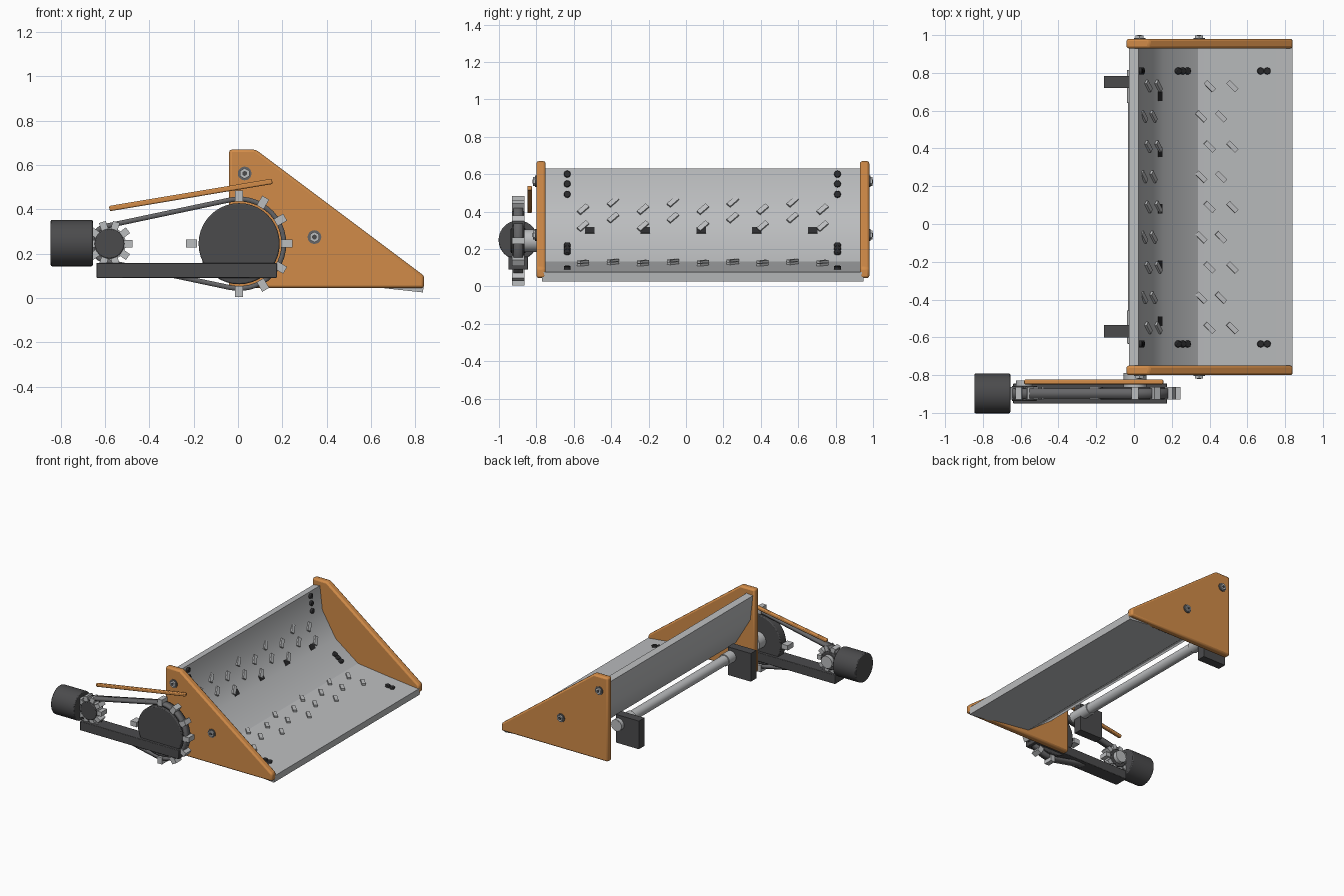
import bpy, bmesh
from math import radians, cos, sin, asin, pi
from mathutils import Matrix, Vector

cube = bpy.data.objects.get("Cube")
if cube:
    bpy.data.objects.remove(cube, do_unlink=True)


def material(name, r, g, b):
    m = bpy.data.materials.new(name)
    m.use_nodes = True
    m.diffuse_color = (r, g, b, 1)
    m.node_tree.nodes["Principled BSDF"].inputs["Base Color"].default_value = (r, g, b, 1)
    return m


ORANGE = material("orange paint", 0.64, 0.26, 0.065)
STEEL = material("light steel", 0.5, 0.51, 0.52)
GREY = material("mid grey", 0.13, 0.13, 0.135)
DARK = material("dark grey", 0.07, 0.07, 0.073)
BLACK = material("black bolt", 0.025, 0.025, 0.027)
parts = []


def finish(name, bm, mat, bevel=0):
    bmesh.ops.recalc_face_normals(bm, faces=bm.faces)
    me = bpy.data.meshes.new(name)
    bm.to_mesh(me)
    bm.free()
    me.materials.append(mat)
    ob = bpy.data.objects.new(name, me)
    bpy.context.collection.objects.link(ob)
    if bevel:
        mod = ob.modifiers.new("bevel", "BEVEL")
        mod.width, mod.segments = bevel, 2
        mod.limit_method = "ANGLE"
    parts.append(ob)
    return ob


def prism(name, pts, y0, y1, mat, bevel=0, caps=True):
    """Extrude an x-z outline along y."""
    bm = bmesh.new()
    a, b = ([bm.verts.new((x, y, z)) for x, z in pts] for y in (y0, y1))
    for i in range(len(pts)):
        j = (i + 1) % len(pts)
        bm.faces.new((a[i], a[j], b[j], b[i]))
    if caps:
        bm.faces.new(a)
        bm.faces.new(b)
    return finish(name, bm, mat, bevel)


def blocks(name, mat, items, bevel=0):
    """Boxes given as (placement matrix, size)."""
    bm = bmesh.new()
    for place, size in items:
        bmesh.ops.create_cube(bm, size=1, matrix=place @ Matrix.Diagonal((*size, 1)))
    return finish(name, bm, mat, bevel)


def rods(name, mat, items, segs=32, bevel=0):
    """Cylinders given as (placement matrix, radius, length) along local z."""
    bm = bmesh.new()
    for place, r, length in items:
        bmesh.ops.create_cone(bm, cap_ends=True, segments=segs, radius1=r, radius2=r,
                              depth=length, matrix=place)
    return finish(name, bm, mat, bevel)


def at(x, y, z):
    return Matrix.Translation((x, y, z))


ALONG_Y = Matrix.Rotation(pi / 2, 4, "X")
ALONG_X = Matrix.Rotation(pi / 2, 4, "Y")

# Scoop: folded plate of constant thickness
fold = [Vector(p) for p in ((.025, .63), (.045, .455), (.155, .27), (.34, .134),
                            (.58, .105), (.84, .077))]
normals = []
for p, q in zip(fold, fold[1:]):
    d = (q - p).normalized()
    normals.append(Vector((-d.y, d.x)))
outer = []
for i, p in enumerate(fold):
    n0, n1 = normals[max(i - 1, 0)], normals[min(i, len(normals) - 1)]
    m = (n0 + n1).normalized()
    outer.append(p - m * (0.052 / m.dot(n0)))
prism("scoop_plate", fold + outer[::-1], -.77, .95, STEEL)


def on_panel(i, y, x=None, z=None, lift=0):
    """Frame on panel i: local x runs down the slope, z points out of it."""
    p, q = fold[i], fold[i + 1]
    t = (x - p.x) / (q.x - p.x) if x is not None else (z - p.y) / (q.y - p.y)
    c, n, d = p.lerp(q, t), normals[i], (q - p).normalized()
    rot = Matrix(((d.x, 0, n.x), (0, 1, 0), (d.y, 0, n.y))).to_4x4()
    return at(c.x, y, c.y) @ rot @ at(0, 0, lift)


# Raised grip studs in staggered rows
studs = []
tilt = Matrix.Rotation(radians(-45), 4, "Z")
for k in range(9):
    y = -.55 + .16 * k
    odd = k % 2
    for z in ((.45, .365) if odd else (.41, .32)):
        studs.append((on_panel(1, y, z=z) @ tilt, (.065, .026, .026)))
    for x in ((.355, .46) if odd else (.40, .52)):
        studs.append((on_panel(3, y, x=x) @ tilt, (.065, .026, .026)))
blocks("grip_studs", STEEL, studs)

# Dark slots along the fold
blocks("scoop_slots", BLACK, [(on_panel(1, -.515 + .298 * k, z=.3), (.04, .05, .008))
                              for k in range(5)])

# Bolts through the scoop
spots = []
for y in (-.635, .81):
    spots += [on_panel(0, y, z=z) for z in (.6, .548, .492)]
    spots += [on_panel(2, y, x=x) for x in (.23, .255, .28)]
    spots += [on_panel(4, y, x=x) for x in (.67, .705)]
rods("scoop_bolts", BLACK, [(s, .019, .03) for s in spots], 8, .004)

# Side plates with their bolts
side = [(-.04, .67), (.08, .67), (.84, .1), (.84, .045), (-.04, .045)]
for name, y0, y1, face in (("right", -.80, -.75, -.80), ("left", .93, .98, .98)):
    prism(name + "_side_plate", side, y0, y1, ORANGE, .012)
    holes = [(.03, .562), (.345, .275)]
    out = 1 if face > 0 else -1
    rods(name + "_side_washers", GREY,
         [(at(x, face, z) @ ALONG_Y, .031, .012) for x, z in holes], 20)
    rods(name + "_side_nuts", STEEL,
         [(at(x, face + out * .008, z) @ ALONG_Y, .024, .018) for x, z in holes], 6)
    rods(name + "_side_bolt_ends", DARK,
         [(at(x, face + out * .01, z) @ ALONG_Y, .011, .02) for x, z in holes], 12)

# Rear roller and its mounts
AX, AZ = .005, .245
rods("rear_roller", STEEL, [(at(AX, .09, AZ) @ ALONG_Y, .036, 1.45)])
rods("roller_collars", STEEL, [(at(AX, y, AZ) @ ALONG_Y, .043, .175) for y in (.727, -.545)])
blocks("roller_mounts", DARK, [(at(-.065, y, .205), (.19, .065, .21)) for y in (.752, -.568)])

# Drive wheel, pinion and motor
DY, PX = -.897, -.58
rods("drive_wheel", DARK, [(at(AX, DY, AZ) @ ALONG_Y, .183, .066)], 40, .006)
rods("pinion", DARK, [(at(PX, DY, AZ) @ ALONG_Y, .067, .08)], 32, .005)
rods("drive_hubs", STEEL, [(at(AX, -.83, AZ) @ ALONG_Y, .06, .08),
                           (at(PX, -.85, AZ) @ ALONG_Y, .045, .045)])
rods("pinion_core", STEEL, [(at(PX, DY, AZ) @ ALONG_Y, .074, .05)])
rods("motor", DARK, [(at(-.75, DY, AZ + .003) @ ALONG_X, .105, .19)], 40, .006)


def teeth(name, cx, angles, radius, size):
    blocks(name, STEEL, [(at(cx, DY, AZ) @ Matrix.Rotation(-radians(a), 4, "Y")
                          @ at(radius, 0, 0), size) for a in angles])


teeth("drive_wheel_teeth", AX, list(range(-90, 91, 30)) + [180], .215, (.05, .066, .036))
teeth("pinion_teeth", PX, range(0, 360, 36), .083, (.04, .066, .032))

# Chain loop wrapped around both wheels
R, r = .213, .092
lean = pi / 2 + asin((R - r) / (AX - PX))
loop = []
for i in range(25):
    a = -lean + 2 * lean * i / 24
    loop.append((AX + R * cos(a), AZ + R * sin(a)))
for i in range(13):
    a = lean + (2 * pi - 2 * lean) * i / 12
    loop.append((PX + r * cos(a), AZ + r * sin(a)))
chain = prism("drive_chain", loop, DY - .026, DY + .026, GREY, caps=False)
solid = chain.modifiers.new("thickness", "SOLIDIFY")
solid.thickness, solid.offset = .022, -1

# Drive beam and chain guard
blocks("drive_beam", DARK, [(at(-.232, -.897, .125), (.815, .106, .068))], .004)
guard = at(-.213, -.836, .465) @ Matrix.Rotation(-radians(9.5), 4, "Y")
blocks("chain_guard", ORANGE, [(guard, (.745, .025, .024))], .006)

# Smooth round faces, keep edges sharp
bpy.ops.object.select_all(action="DESELECT")
for ob in parts:
    ob.select_set(True)
bpy.context.view_layer.objects.active = parts[0]
bpy.ops.object.shade_smooth_by_angle(angle=radians(25))
